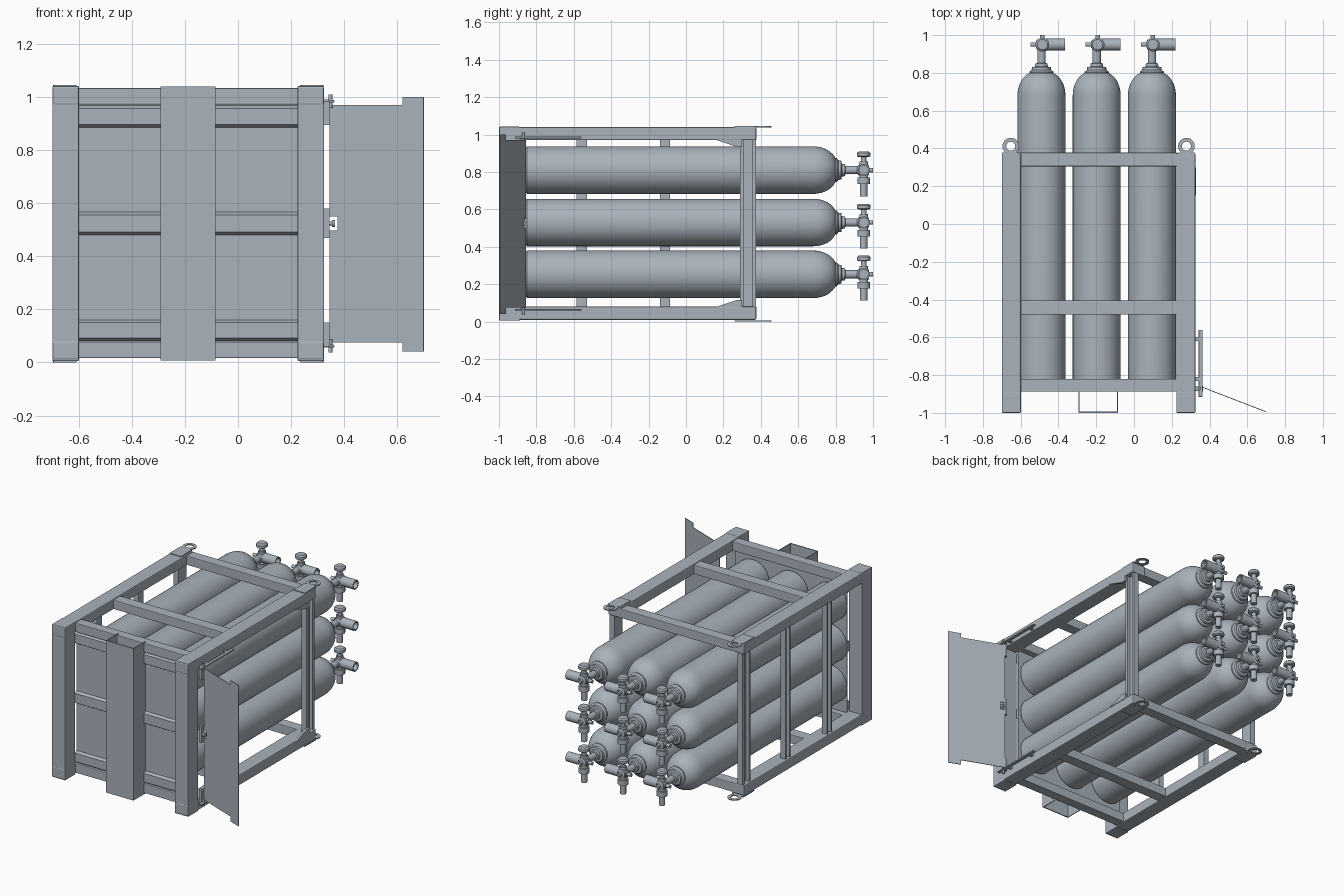
import bpy, bmesh
from math import sin, cos, pi, radians
from mathutils import Vector

cube = bpy.data.objects.get("Cube")
if cube:
    bpy.data.objects.remove(cube, do_unlink=True)

grey = bpy.data.materials.new("steel_grey")
grey.use_nodes = True
COLOUR = (0.40, 0.45, 0.50, 1)
grey.diffuse_color = COLOUR
grey.node_tree.nodes["Principled BSDF"].inputs["Base Color"].default_value = COLOUR


def finish(name, bm, bevel=0, smooth=False):
    bmesh.ops.recalc_face_normals(bm, faces=bm.faces)
    mesh = bpy.data.meshes.new(name)
    bm.to_mesh(mesh)
    bm.free()
    mesh.materials.append(grey)
    if smooth:
        mesh.shade_smooth()
        mesh.set_sharp_from_angle(angle=radians(35))
    ob = bpy.data.objects.new(name, mesh)
    bpy.context.collection.objects.link(ob)
    if bevel:
        mod = ob.modifiers.new("rounded_edges", 'BEVEL')
        mod.width, mod.segments = bevel, 2
    return ob


def prism(name, points, offset, bevel=0):
    """Extrude a flat outline of 3D points along an offset."""
    bm = bmesh.new()
    face = bm.faces.new([bm.verts.new(p) for p in points])
    new = bmesh.ops.extrude_face_region(bm, geom=[face], use_keep_orig=True)
    moved = [g for g in new["geom"] if isinstance(g, bmesh.types.BMVert)]
    bmesh.ops.translate(bm, verts=moved, vec=offset)
    return finish(name, bm, bevel)


def box(name, x, y, z, bevel=0):
    pts = [(x[0], y[0], z[0]), (x[1], y[0], z[0]), (x[1], y[1], z[0]), (x[0], y[1], z[0])]
    return prism(name, pts, (0, 0, z[1] - z[0]), bevel)


def lathe(name, profile, axis, origin, sides=16, smooth=True):
    """Revolve (distance, radius) pairs round an axis through the origin."""
    a = Vector(axis)
    u = a.orthogonal().normalized()
    v = a.cross(u)
    bm = bmesh.new()
    rings = []
    for d, r in profile:
        rings.append([bm.verts.new(Vector(origin) + a * d + (u * cos(t) + v * sin(t)) * r)
                      for t in (2 * pi * i / sides for i in range(sides))])
    for low, high in zip(rings, rings[1:]):
        for i in range(sides):
            j = (i + 1) % sides
            bm.faces.new((low[i], low[j], high[j], high[i]))
    bm.faces.new(rings[0])
    bm.faces.new(rings[-1])
    return finish(name, bm, smooth=smooth)


MID = -0.1875                      # centre line of the rack
TOP, BOTTOM = (0.97, 1.04), (0.01, 0.08)


def span(side, inner, outer):
    return sorted((MID + side * inner, MID + side * outer))


# Gas cylinders: body, shoulder, neck ring and valve
R = 0.127
body = [(-0.86, R - 0.012), (-0.85, R), (0.68, R)]
body += [(0.68 + 0.125 * sin(t), 0.035 + (R - 0.035) * cos(t))
         for t in (radians(74) * i / 8 for i in range(1, 9))]
neck = [(0.795, 0.064), (0.806, 0.064), (0.815, 0.052), (0.83, 0.05),
        (0.833, 0.034), (0.85, 0.032), (0.852, 0.022), (0.92, 0.022)]
outlet = [(0, 0.02), (0.02, 0.02), (0.02, 0.032), (0.12, 0.032), (0.12, 0.024), (0.06, 0.024)]
spindle = [(-0.14, 0.02), (-0.075, 0.02), (-0.075, 0.034), (-0.04, 0.034),
           (-0.04, 0.024), (0.045, 0.024), (0.045, 0.016), (0.075, 0.016)]
handwheel = [(0.07, 0.03), (0.075, 0.037), (0.092, 0.037), (0.1, 0.028)]

for x in (-0.49, MID - 0.01, 0.095):
    for z in (0.253, 0.53, 0.81):
        lathe("gas_cylinder", body, (0, 1, 0), (x, 0, z), 40)
        lathe("cylinder_neck", neck, (0, 1, 0), (x, 0, z), 24)
        hub = (x + 0.005, 0.95, z)
        lathe("valve_body", [(-0.035, 0.018), (-0.025, 0.03), (0.025, 0.03), (0.03, 0.012),
                             (0.05, 0.012)], (0, 1, 0), hub)
        lathe("valve_outlet", outlet, (1, 0, 0), hub)
        lathe("valve_spindle", spindle, (0, 0, 1), hub, 12)
        lathe("valve_handwheel", handwheel, (0, 0, 1), hub, 12)
        lathe("valve_plug", [(0, 0.02), (0.035, 0.02), (0.035, 0.012), (0.064, 0.012)],
              (-1, 0, 0), hub, 12)

# Side rails, front posts and lifting lugs
for side in (-1, 1):
    xs = span(side, 0.412, 0.512)
    for z in (TOP, BOTTOM):
        box("side_rail", xs, (-1, 0.375), z, 0.006)
    box("front_post", xs, (-0.998, -0.888), (0.005, 1.042), 0.004)
    cx = MID + side * 0.465
    for z in (0.0, 1.039):
        box("lug_plate", (cx - 0.043, cx + 0.043), (0.26, 0.378), (z, z + 0.006))
        bm = bmesh.new()
        rings = [[bm.verts.new((cx + r * cos(t), 0.412 + r * sin(t), z + h))
                  for t in (2 * pi * i / 24 for i in range(24))]
                 for r, h in ((0.044, 0), (0.044, 0.006), (0.024, 0.006), (0.024, 0))]
        for k in range(4):
            a, b = rings[k], rings[(k + 1) % 4]
            for i in range(24):
                j = (i + 1) % 24
                bm.faces.new((a[i], a[j], b[j], b[i]))
        finish("lifting_eye", bm)


def channel(name, side, y0, y1, wall):
    """Upright U channel: recessed web with two flanges."""
    z = (0.08, 0.97)
    box(name + "_web", span(side, 0.462, 0.478), (y0 + wall, y1 - wall), z)
    for ya, yb in ((y0, y0 + wall), (y1 - wall, y1)):
        box(name + "_flange", span(side, 0.462, 0.5), (ya, yb), z)


for side in (-1, 1):
    channel("rear_post", side, 0.288, 0.373, 0.02)
for y in (-0.585, -0.14):
    channel("side_upright", -1, y, y + 0.055, 0.012)

# Cross rails, top and bottom
for y in ((0.305, 0.378), (-0.48, -0.405), (-0.887, -0.82)):
    for z in ((0.972, 1.034), (0.016, 0.078)):
        box("cross_rail", (-0.605, 0.23), y, z, 0.004)

# Corner gussets beside the door-side rear post
for edge, tip in ((0.975, 0.935), (0.075, 0.115)):
    prism("corner_gusset", [(0.312, 0.15, edge), (0.312, 0.30, edge), (0.312, 0.30, tip),
                            (0.312, 0.27, tip)], (0.016, 0, 0))

# Front panel with pressed bars and a central hat channel
box("front_panel", (-0.605, 0.23), (-0.87, -0.861), (0.07, 0.98))
for z0, z1 in ((0.08, 0.162), (0.48, 0.568), (0.885, 0.97)):
    for xs in ((-0.605, -0.293), (-0.085, 0.225)):
        y, e = -0.888, 0.012
        prism("panel_bar", [(xs[0], -0.868, z0), (xs[0], y, z0 + e),
                            (xs[0], y, z1 - e), (xs[0], -0.868, z1)], (xs[1] - xs[0], 0, 0))
hat_z = (0.008, 1.04)
box("hat_front", (-0.293, -0.085), (-1, -0.993), hat_z)
for x in (-0.293, -0.09):
    box("hat_side", (x, x + 0.005), (-0.993, -0.87), hat_z)

# Open door sheet, swung outwards, with a latch notch
outline = [(0.345, 0.075), (0.62, 0.075), (0.62, 0.042), (0.70, 0.042), (0.70, 1.0),
           (0.62, 1.0), (0.62, 0.97), (0.345, 0.97), (0.345, 0.55), (0.375, 0.55),
           (0.375, 0.497), (0.345, 0.497)]
prism("door_sheet", [(x, -0.86 - (x - 0.345) * 0.385, z) for x, z in outline], (0.001, 0.004, 0))

# Door hinges, slide bars and latch
for z in (0.985, 0.062):
    box("slide_bar", (0.342, 0.363), (-0.915, -0.56), (z - 0.005, z + 0.005), 0.003)
    for y in (-0.83, -0.62):
        box("slide_bracket", (0.322, 0.345), (y, y + 0.02), (z - 0.006, z + 0.006))
    lathe("hinge_pin", [(-0.025, 0.008), (0.025, 0.008)], (0, 0, 1), (0.348, -0.87, z), 12)
for z in ((0.06, 0.15), (0.47, 0.58), (0.895, 0.985)):
    box("hinge_plate", (0.325, 0.345), (-0.885, -0.86), z)
lathe("latch_pin", [(0, 0.008), (0.03, 0.008), (0.03, 0.014), (0.04, 0.014)],
      (1, 0, 0), (0.325, -0.872, 0.524), 12)
